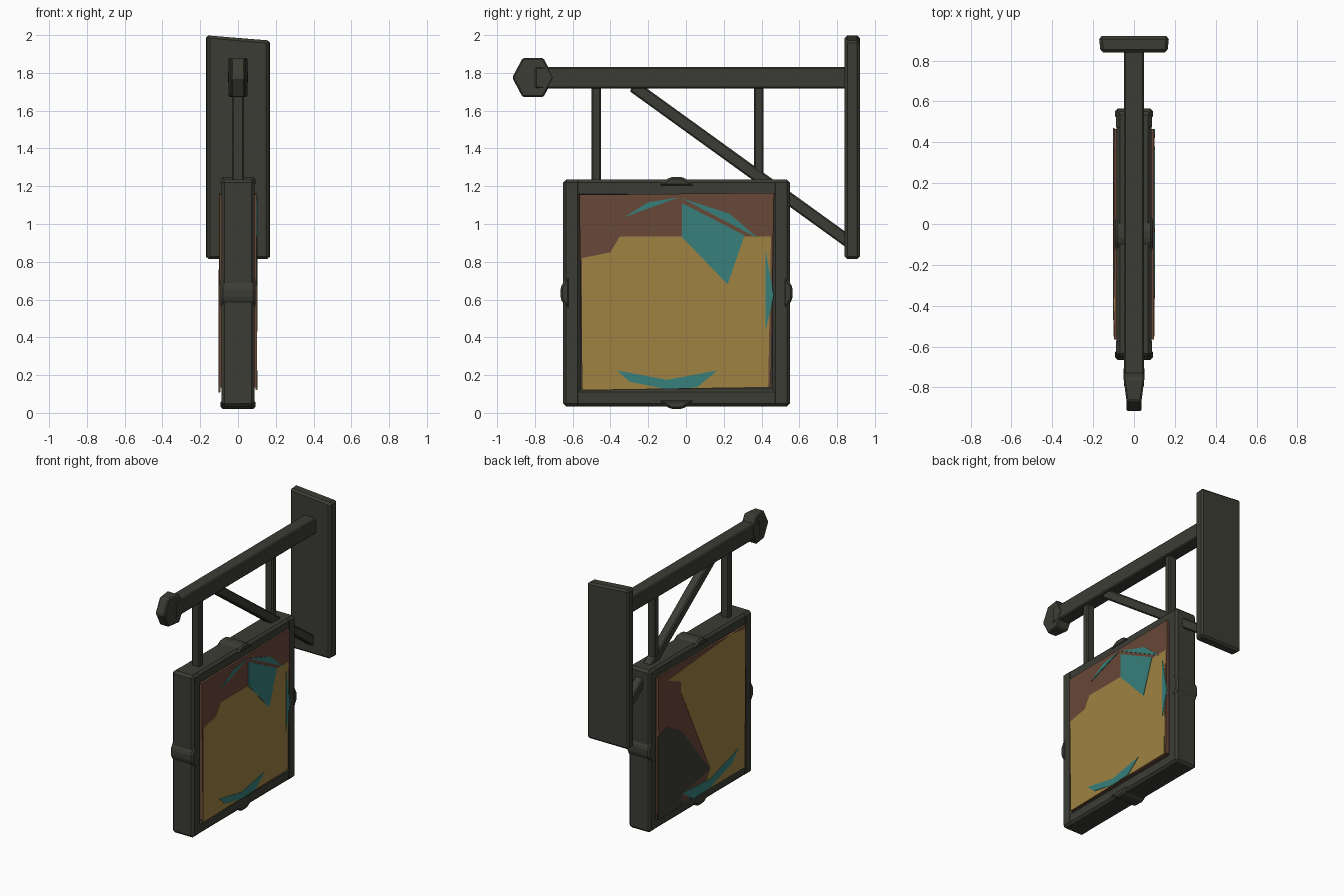
import bpy, bmesh
from math import cos, sin, tau
from mathutils import Vector

cube = bpy.data.objects.get("Cube")
if cube:
    bpy.data.objects.remove(cube, do_unlink=True)


def material(name, red, green, blue):
    mat = bpy.data.materials.new(name)
    mat.use_nodes = True
    mat.diffuse_color = (red, green, blue, 1)
    shader = next(node for node in mat.node_tree.nodes if node.type == 'BSDF_PRINCIPLED')
    shader.inputs["Base Color"].default_value = mat.diffuse_color
    return mat


IRON = material("dark iron", 0.045, 0.046, 0.035)
BROWN = material("brown paint", 0.14, 0.065, 0.04)
OCHRE = material("ochre paint", 0.35, 0.225, 0.057)
TEAL = material("teal paint", 0.038, 0.215, 0.2)


def prism(name, outline, inner, outer, mat, chamfer=0):
    """Extrude a side outline of (y, z) points between two x positions."""
    bm = bmesh.new()
    face = bm.faces.new([bm.verts.new((inner, y, z)) for y, z in outline])
    extruded = bmesh.ops.extrude_face_region(bm, geom=[face])
    for item in extruded["geom"]:
        if isinstance(item, bmesh.types.BMVert):
            item.co.x = outer
    bmesh.ops.recalc_face_normals(bm, faces=bm.faces)
    mesh = bpy.data.meshes.new(name)
    bm.to_mesh(mesh)
    bm.free()
    mesh.materials.append(mat)
    obj = bpy.data.objects.new(name, mesh)
    bpy.context.collection.objects.link(obj)
    if chamfer:
        modifier = obj.modifiers.new("chamfer", 'BEVEL')
        modifier.width = chamfer
        modifier.segments = 1
    return obj


def beam(name, start, end, thickness, half_width, chamfer=0.008):
    """Square-cut iron bar running between two (y, z) points."""
    start, end = Vector(start), Vector(end)
    along = (end - start).normalized()
    offset = Vector((-along.y, along.x)) * thickness / 2
    outline = [start - offset, end - offset, end + offset, start + offset]
    return prism(name, outline, -half_width, half_width, IRON, chamfer)


# Wall plate: narrower on its front side, with a slanted top
plate = beam("wall_plate", (0.88, 0.815), (0.88, 1.985), 0.08, 0.172, 0.014)
for vert in plate.data.vertices:
    if vert.co.z > 1:
        vert.co.z -= vert.co.x * 0.08
    if vert.co.y < 0.88:
        vert.co.x *= 0.95

# Arm, hangers and diagonal brace
beam("arm", (-0.8, 1.775), (0.85, 1.775), 0.115, 0.05)
for place, y in (("front", -0.475), ("back", 0.385)):
    beam(f"{place}_hanger", (y, 1.2), (y, 1.75), 0.05, 0.032)
beam("brace", (-0.28, 1.73), (0.87, 0.9), 0.065, 0.033)

# Six-sided arm finial, thinner toward its point
hexagon = [(-0.81 - 0.11 * cos(tau * i / 6), 1.775 + 0.12 * sin(tau * i / 6)) for i in range(6)]
finial = prism("arm_finial", hexagon, -0.052, 0.052, IRON, 0.008)
for vert in finial.data.vertices:
    if vert.co.y < -0.85:
        vert.co.x *= 0.7

# Backing board, with a frame bar and a pointed boss on each edge
centre = Vector((-0.05, 0.635))
beam("backing_board", centre - Vector((0.55, 0)), centre + Vector((0.55, 0)), 1.1, 0.065)
for place, direction in (("top", (0, 1)), ("bottom", (0, -1)),
                         ("front", (-1, 0)), ("back", (1, 0))):
    out = Vector(direction)
    side = Vector((out.y, out.x))
    middle = centre + out * 0.555
    half_width = 0.088 - 0.003 * abs(out.y)
    beam(f"frame_{place}_bar", middle - side * 0.6, middle + side * 0.6, 0.092, half_width, 0.016)
    boss = [middle + out * rise + side * run
            for rise, run in ((0.06, 0.03), (0.01, 0.11), (0.01, -0.11), (0.06, -0.03))]
    prism(f"frame_{place}_boss", boss, -0.092, 0.092, IRON, 0.012)


def paint(name, side, layer, mat, outline):
    """Thin painted plate on one face; higher layers lie on top."""
    surface = side * (0.1 + 0.003 * layer)
    prism(name, outline, surface - side * 0.008, surface, mat)


def crescent(middle, half_length, depth, tilt=0):
    """Blunt crescent sagging downward, its tips tilted apart."""
    shape = ((-1, 0), (-0.75, 0.6), (0, 1), (0.6, 0.9), (1, 0), (0, 0.5))
    return [(middle[0] + run * half_length, middle[1] - drop * depth + run * tilt)
            for run, drop in shape]


# Brown ground on both faces, within the frame
for place, side in (("left", 1), ("right", -1)):
    ground = [centre + Vector((y, z)) for y, z in
              ((-0.5, -0.5), (0.5, -0.5), (0.515, 0.53), (-0.515, 0.52))]
    prism(f"{place}_ground", ground, side * 0.06, side * 0.098, BROWN)

# Left face: ochre field with a stepped top and teal accents
paint("left_field", 1, 0, OCHRE,
      [(-0.55, 0.12), (0.435, 0.135), (0.45, 0.935), (-0.35, 0.935), (-0.4, 0.85), (-0.55, 0.82)])
paint("left_wedge", 1, 1, TEAL, [(-0.02, 0.93), (0.22, 0.68), (0.31, 0.94), (-0.02, 1.11)])
paint("left_long_ray", 1, 1, TEAL, [(-0.02, 1.135), (0.38, 0.925), (0.23, 1.055)])
paint("left_short_ray", 1, 1, TEAL, [(-0.33, 1.035), (-0.04, 1.14), (-0.2, 1.115)])
paint("left_side_curve", 1, 1, TEAL, [(0.42, 0.43), (0.465, 0.62), (0.42, 0.87)])
paint("left_lower_curve", 1, 1, TEAL, crescent((-0.1, 0.225), 0.265, 0.1))

# Right face: slanted ochre field, teal curve and a worn dark corner
paint("right_field", -1, 0, OCHRE,
      [(-0.55, 0.11), (-0.05, 0.11), (-0.14, 0.26), (0.2, 0.95), (0.2, 1.03),
       (0.36, 1.1), (-0.4, 1.16), (-0.55, 1.14)])
paint("right_lower_curve", -1, 1, TEAL, crescent((-0.14, 0.24), 0.33, 0.12, -0.04))
paint("right_worn_patch", -1, 1, IRON,
      [(0.47, 0.11), (0.47, 0.72), (0.37, 0.76), (0.2, 0.67), (-0.14, 0.25), (0.18, 0.2),
       (0.2, 0.11)])
